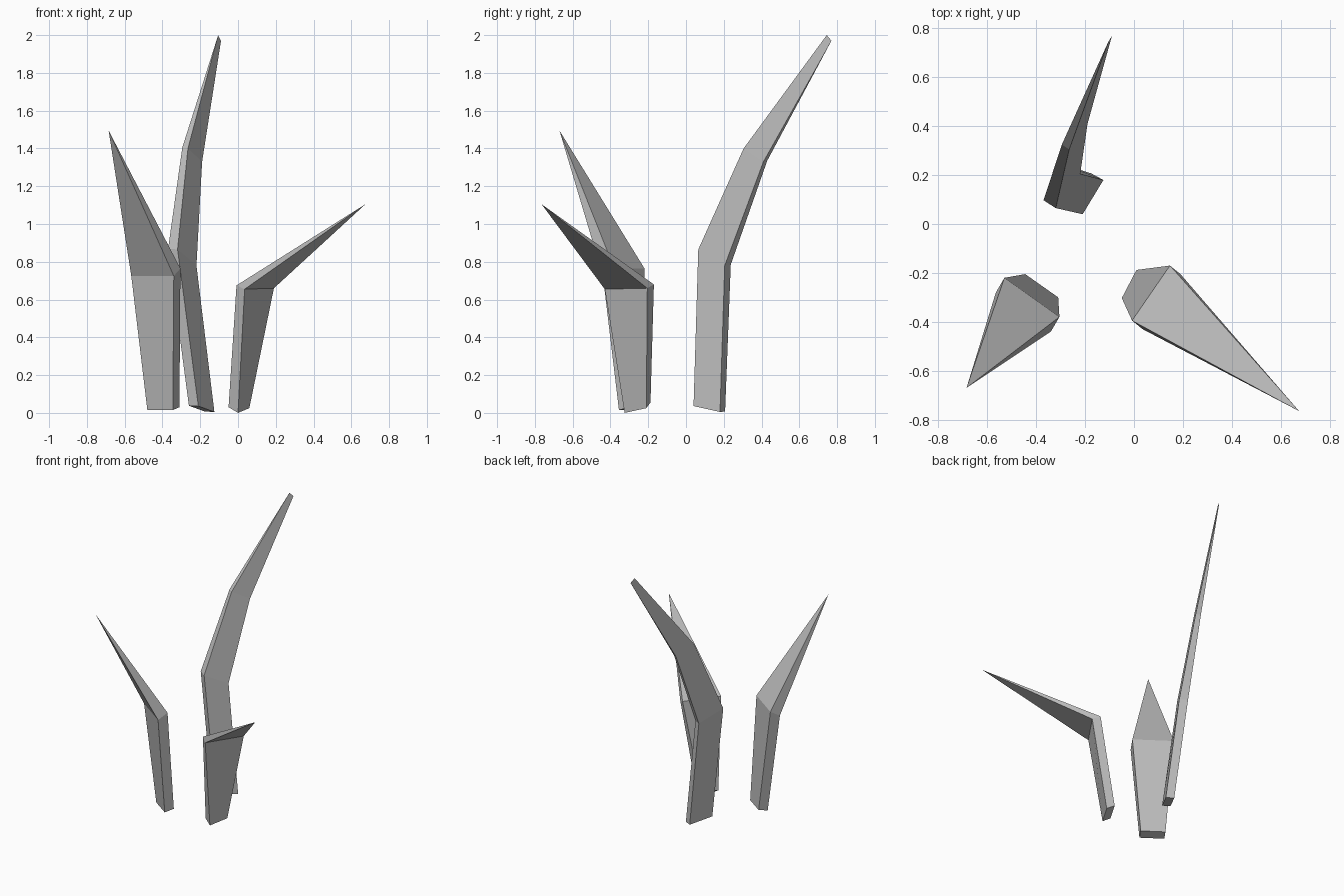
import bpy
import bmesh
from mathutils import Vector

default_cube = bpy.data.objects.get("Cube")
if default_cube:
    bpy.data.objects.remove(default_cube, do_unlink=True)

# One plain grey for every blade
grey = bpy.data.materials.new("blade_grey")
grey.use_nodes = True
colour = (0.5, 0.5, 0.5, 1)
grey.diffuse_color = colour
grey.node_tree.nodes["Principled BSDF"].inputs["Base Color"].default_value = colour


def make_blade(name, sections):
    """Loft a flat blade through sections of (first edge, second edge, thickness)."""
    bm = bmesh.new()
    rings = []
    for first, second, thickness in sections:
        a, b, t = Vector(first), Vector(second), Vector(thickness)
        rings.append([bm.verts.new(p) for p in (a, b, b + t, a + t)])

    # Base cap and side walls
    bm.faces.new(rings[0])
    for lower, upper in zip(rings, rings[1:]):
        for i in range(4):
            j = (i + 1) % 4
            bm.faces.new((lower[i], lower[j], upper[j], upper[i]))

    # Collapse the last section into the sharp tip
    bmesh.ops.remove_doubles(bm, verts=bm.verts[:], dist=0.0005)
    bmesh.ops.recalc_face_normals(bm, faces=bm.faces[:])

    mesh = bpy.data.meshes.new(name)
    bm.to_mesh(mesh)
    bm.free()
    mesh.materials.append(grey)
    blade = bpy.data.objects.new(name, mesh)
    bpy.context.scene.collection.objects.link(blade)
    return blade


no_thickness = (0, 0, 0)

# Tall blade curving backwards, ending in a narrow chisel edge
make_blade("tall_back_blade", [
    ((-0.21, 0.04, 0.036), (-0.125, 0.18, 0.005), (-0.05, 0.027, 0.002)),
    ((-0.32, 0.065, 0.865), (-0.22, 0.205, 0.78), (-0.05, 0.032, 0.005)),
    ((-0.265, 0.305, 1.4), (-0.19, 0.41, 1.33), (-0.03, 0.02, 0.005)),
    ((-0.105, 0.745, 2), (-0.09, 0.77, 1.97), no_thickness),
])

# Broad blade leaning forwards to the right
right_tip = (-0.685, -0.67, 1.495)
make_blade("right_front_blade", [
    ((-0.48, -0.26, 0.015), (-0.345, -0.355, 0.015), (0.035, 0.055, 0.015)),
    ((-0.565, -0.28, 0.725), (-0.34, -0.44, 0.725), (0.035, 0.06, 0.04)),
    (right_tip, right_tip, no_thickness),
])

# Short blade bent sharply forwards to the left
left_tip = (0.675, -0.765, 1.105)
make_blade("left_front_blade", [
    ((0, -0.325, 0), (0.06, -0.21, 0.025), (-0.05, 0.022, 0.03)),
    ((0.035, -0.43, 0.655), (0.19, -0.205, 0.66), (-0.043, 0.035, 0.02)),
    (left_tip, left_tip, no_thickness),
])
